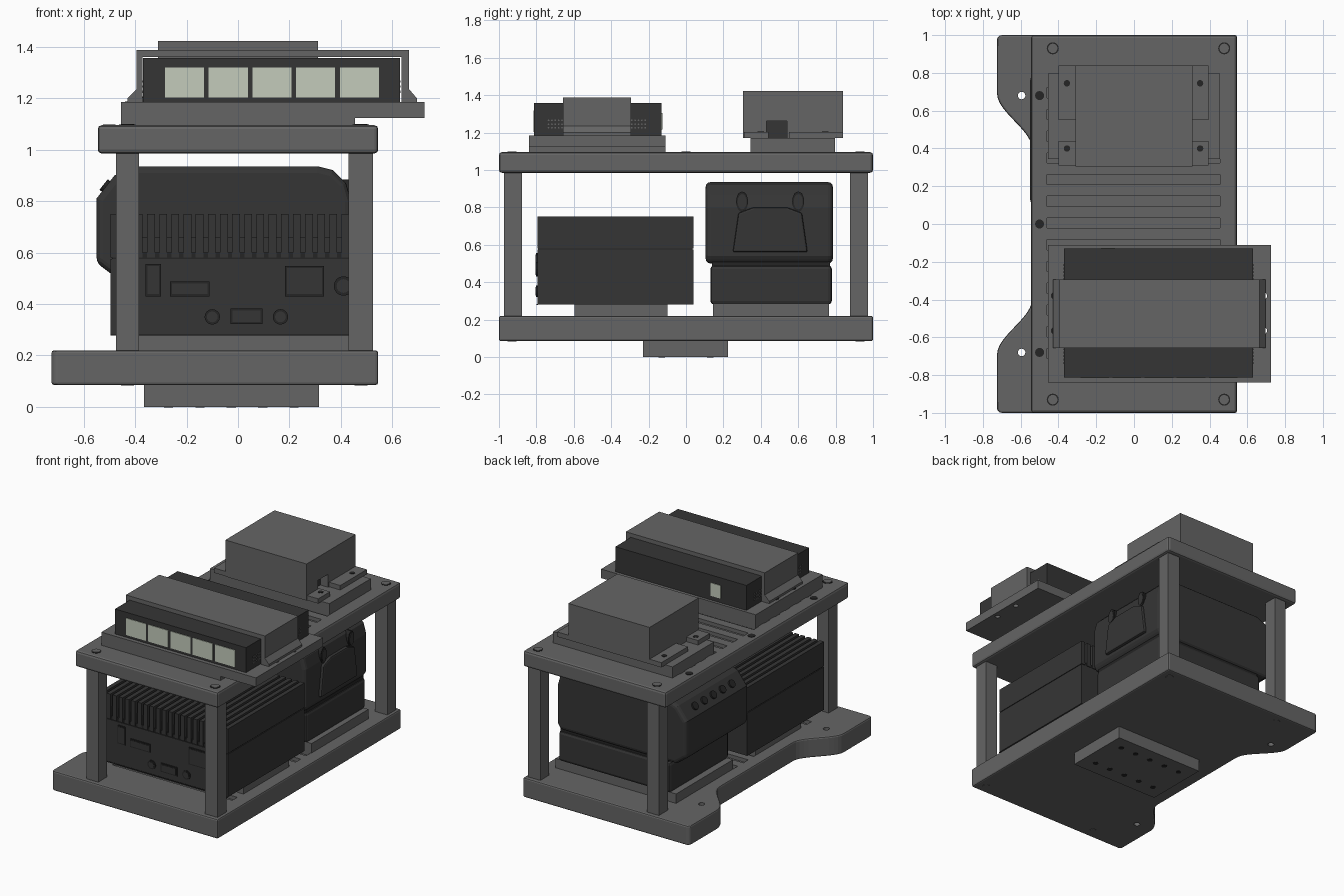
import bpy, bmesh, math
from mathutils import Vector

cube = bpy.data.objects.get("Cube")
if cube:
    bpy.data.objects.remove(cube, do_unlink=True)


def material(name, rgb):
    m = bpy.data.materials.new(name)
    m.use_nodes = True
    m.diffuse_color = (*rgb, 1)
    m.node_tree.nodes["Principled BSDF"].inputs["Base Color"].default_value = (*rgb, 1)
    return m


GREY = material("grey plastic", (0.13, 0.13, 0.13))
DARK = material("charcoal casing", (0.036, 0.036, 0.036))
BLACK = material("black recess", (0.018, 0.018, 0.018))
PALE = material("pale green display", (0.55, 0.6, 0.5))


def finish(name, bm, mat, bevel=0.0, segments=2):
    bmesh.ops.recalc_face_normals(bm, faces=bm.faces)
    mesh = bpy.data.meshes.new(name)
    bm.to_mesh(mesh)
    bm.free()
    mesh.materials.append(mat)
    obj = bpy.data.objects.new(name, mesh)
    bpy.context.scene.collection.objects.link(obj)
    if bevel:
        mod = obj.modifiers.new("soft edges", 'BEVEL')
        mod.width, mod.segments = bevel, segments
        mod.limit_method, mod.angle_limit = 'ANGLE', math.radians(40)
    return obj


def add_box(bm, x, y, z):
    verts = bmesh.ops.create_cube(bm, size=1)["verts"]
    for v in verts:
        v.co = Vector([lo + (c + 0.5) * (hi - lo) for c, (lo, hi) in zip(v.co, (x, y, z))])


def box(name, x, y, z, mat=GREY, bevel=0.0):
    bm = bmesh.new()
    add_box(bm, x, y, z)
    return finish(name, bm, mat, bevel)


def prism(name, pts, axis, lo, hi, mat=GREY, bevel=0.0, segments=2):
    """Extrude a flat outline along one axis; points give the other two in order."""
    def place(p, d):
        c = list(p)
        c.insert("xyz".index(axis), d)
        return c
    bm = bmesh.new()
    face = bm.faces.new([bm.verts.new(place(p, lo)) for p in pts])
    ext = bmesh.ops.extrude_face_region(bm, geom=[face])["geom"]
    move = Vector(place((0, 0), hi - lo))
    bmesh.ops.translate(bm, vec=move, verts=[g for g in ext if isinstance(g, bmesh.types.BMVert)])
    return finish(name, bm, mat, bevel, segments)


def disc(name, centre, axis, lo, hi, radius, mat=BLACK, stretch=1.0, sides=16):
    pts = [(centre[0] + radius * math.cos(math.tau * i / sides),
            centre[1] + radius * stretch * math.sin(math.tau * i / sides)) for i in range(sides)]
    return prism(name, pts, axis, lo, hi, mat)


def cut(obj, cutter):
    mod = obj.modifiers.new("cut", 'BOOLEAN')
    mod.operation, mod.solver, mod.object = 'DIFFERENCE', 'EXACT', cutter
    dg = bpy.context.evaluated_depsgraph_get()
    mesh = bpy.data.meshes.new_from_object(obj.evaluated_get(dg))
    obj.modifiers.clear()
    obj.data = mesh
    bpy.data.objects.remove(cutter, do_unlink=True)


def slots(z):
    bm = bmesh.new()
    for i in range(-6, 7):
        y = 0.005 + i * 0.115
        add_box(bm, (-0.46, 0.455), (y - 0.027, y + 0.027), z)
    return finish("slot_cutter", bm, GREY)


# Base plate with two mounting ears joined by S-curves
ear = [(-0.725, 0.985), (-0.725, 0.69)]
for i in range(1, 12):
    t = i / 12
    ear.append((-0.725 + 0.185 * (t * t * (3 - 2 * t)), 0.69 - 0.29 * t))
ear.append((-0.54, 0.4))
outline = [(0.545, 1), (-0.71, 1)] + ear
outline += [(x, -y) for x, y in reversed(ear)] + [(-0.71, -1), (0.545, -1)]
base = prism("base_plate", outline, 'z', 0.085, 0.22, bevel=0.012)
cut(base, slots((0.195, 0.25)))
for s in (-1, 1):
    cut(base, disc("ear_hole", (-0.595, s * 0.68), 'z', 0, 0.3, 0.02))

# Foot block with ten screws
box("foot_block", (-0.365, 0.315), (-0.23, 0.225), (0, 0.086))
for i in range(5):
    for y in (-0.13, 0.13):
        disc("foot_screw", (-0.27 + i * 0.122, y), 'z', -0.002, 0.01, 0.018)

# Upper plate and corner posts
top = box("top_plate", (-0.545, 0.545), (-1, 1), (0.985, 1.095), bevel=0.015)
cut(top, slots((1.07, 1.15)))
for x0, x1 in ((-0.475, -0.385), (0.43, 0.525)):
    for s in (-1, 1):
        box("corner_post", (x0, x1), sorted((s * 0.877, s * 0.973)), (0.21, 0.99))
        cx = (x0 + x1) / 2
        disc("screw_ring", (cx, s * 0.93), 'z', 1.094, 1.097, 0.032)
        disc("screw_head", (cx, s * 0.93), 'z', 1.094, 1.099, 0.025, GREY)
        disc("bottom_screw", (cx, s * 0.93), 'z', 0.083, 0.09, 0.025, GREY)
for y in (-0.68, 0, 0.68):
    disc("edge_hole", (-0.5, y), 'z', 1.094, 1.098, 0.024)

# Trays under the two lower devices
box("front_tray", (-0.46, 0.46), (-0.595, -0.1), (0.2, 0.285))
box("rear_tray", (-0.46, 0.46), (0.145, 0.765), (0.2, 0.285))

# Finned computer
box("computer_body", (-0.495, 0.48), (-0.795, 0.04), (0.28, 0.575), DARK)
box("computer_seam", (-0.49, 0.475), (-0.79, 0.035), (0.57, 0.6), BLACK)
bm = bmesh.new()
fins = 21
step = (0.975 - 0.03) / (fins - 1)
for i in range(fins):
    x = -0.495 + i * step
    add_box(bm, (x, x + 0.03), (-0.795, 0.04), (0.58, 0.75))
finish("cooling_fins", bm, DARK)
box("fin_floor", (-0.49, 0.475), (-0.775, 0.02), (0.57, 0.66), DARK)


def port(name, x, z):
    box(name + "_rim", x, (-0.801, -0.79), z, BLACK)
    box(name, (x[0] + 0.008, x[1] - 0.008), (-0.804, -0.79), (z[0] + 0.008, z[1] - 0.008), DARK)


port("slot_port", (-0.36, -0.3), (0.43, 0.555))
port("video_port", (-0.265, -0.11), (0.43, 0.487))
port("small_port", (-0.03, 0.095), (0.322, 0.382))
port("network_port", (0.183, 0.335), (0.43, 0.548))
for x, z, r in ((-0.1, 0.35, 0.03), (0.165, 0.35, 0.03), (0.41, 0.47, 0.038)):
    disc("round_port_rim", (x, z), 'y', -0.801, -0.79, r)
    disc("round_port", (x, z), 'y', -0.804, -0.79, r * 0.7, DARK)
box("lower_seam", (-0.495, 0.48), (-0.798, -0.79), (0.328 - 0.05, 0.283), BLACK)

# Rear device: narrower lower case and bulged upper case
box("rear_lower_case", (-0.42, 0.43), (0.13, 0.78), (0.28, 0.49), DARK, 0.02)
box("rear_case_neck", (-0.4, 0.42), (0.14, 0.77), (0.47, 0.52), BLACK)
profile = [(-0.47, 0.5), (-0.55, 0.56), (-0.55, 0.81), (-0.48, 0.9), (-0.4, 0.935), (0.31, 0.935),
           (0.37, 0.92), (0.42, 0.87), (0.44, 0.8), (0.44, 0.54), (0.42, 0.5)]
prism("rear_upper_case", profile, 'y', 0.105, 0.785, DARK, 0.025, 3)
grip = [(0.25, 0.56), (0.65, 0.56), (0.62, 0.77), (0.54, 0.8), (0.36, 0.8), (0.28, 0.77)]
prism("side_grip", grip, 'x', 0.42, 0.46, DARK, 0.01)
for y in (0.3, 0.6):
    disc("side_recess", (y, 0.83), 'x', 0.40, 0.444, 0.032, BLACK, 1.7)
    disc("side_plug", (y, 0.83), 'x', 0.40, 0.448, 0.024, DARK, 1.7)
for i in range(5):
    b = disc("control_button", (0, 0), 'z', 0, 0.012, 0.026, BLACK)
    b.location = (-0.513, 0.24 + i * 0.1, 0.857)
    b.rotation_euler = (0, -math.radians(52), 0)

# Front top mount
box("display_mount_foot", (-0.455, 0.455), (-0.84, -0.11), (1.08, 1.13))
mount = box("display_mount", (-0.455, 0.725), (-0.84, -0.11), (1.123, 1.185))
for y in (-0.38, -0.565):
    cut(mount, disc("mount_hole", (0.688, y), 'z', 1.0, 1.3, 0.017))
    disc("mount_screw", (-0.42, y), 'z', 1.18, 1.188, 0.02)

# Display unit
box("display_unit", (-0.37, 0.63), (-0.812, -0.13), (1.18, 1.357), DARK)
for i in range(5):
    x = -0.284 + i * 0.17
    box("display_window", (x, x + 0.152), (-0.816, -0.81), (1.202, 1.319), PALE)
box("rear_window", (-0.175, -0.1), (-0.132, -0.126), (1.215, 1.305), PALE)
for x in (-0.37, 0.63):
    for y0 in (-0.735, -0.29):
        for i in range(5):
            for j in range(3):
                disc("vent_dot", (y0 + i * 0.018, 1.225 + j * 0.02), 'x', x - 0.002, x + 0.002,
                     0.005, GREY, sides=6)

# Clamp strap over the display unit
strap = [(-0.43, 1.18), (-0.43, 1.2), (-0.395, 1.235), (-0.395, 1.388), (0.665, 1.388),
         (0.665, 1.235), (0.695, 1.2), (0.695, 1.18), (0.635, 1.18), (0.635, 1.36),
         (-0.372, 1.36), (-0.372, 1.18)]
prism("clamp_strap", strap, 'y', -0.657, -0.294)

# Rear top box on its slotted mount
box("box_mount", (-0.455, 0.455), (0.345, 0.797), (1.08, 1.172))
box("box_flange_front", (-0.4, 0.395), (0.31, 0.44), (1.17, 1.203))
box("box_flange_back", (-0.4, 0.395), (0.55, 0.84), (1.17, 1.203))
cover = box("top_box", (-0.31, 0.31), (0.305, 0.84), (1.17, 1.422))
cut(cover, box("notch_cutter", (0.24, 0.4), (0.43, 0.54), (1.1, 1.262)))
box("notch_back", (0.24, 0.25), (0.43, 0.54), (1.17, 1.262), DARK)
for x in (-0.355, 0.35):
    for y in (0.4, 0.745):
        disc("flange_screw", (x, y), 'z', 1.2, 1.206, 0.017)
